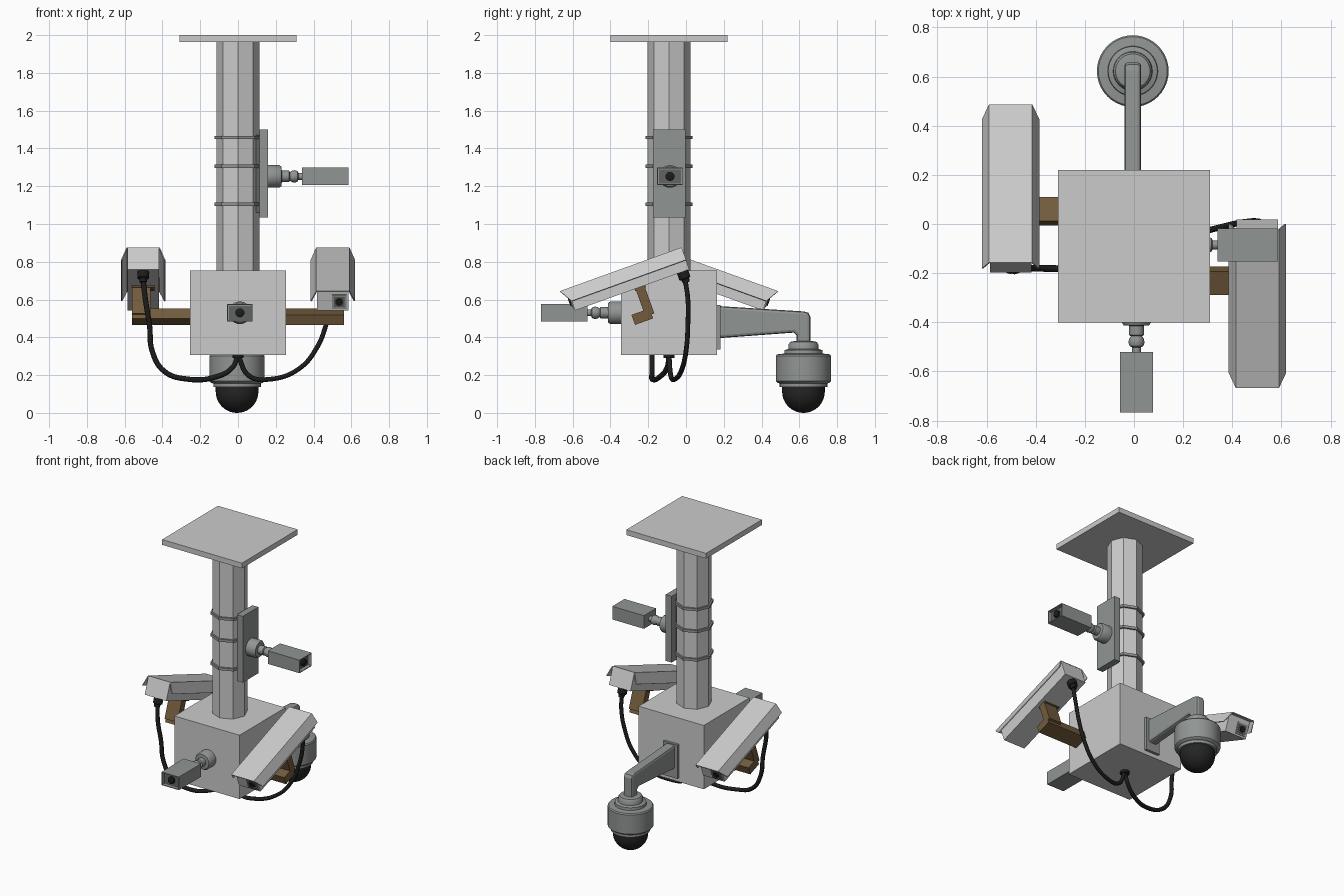
import bpy, bmesh, math
from mathutils import Matrix, Vector

if "Cube" in bpy.data.objects:
    bpy.data.objects.remove(bpy.data.objects["Cube"])


def material(name, rgb):
    m = bpy.data.materials.new(name)
    m.diffuse_color = (*rgb, 1)
    m.use_nodes = True
    m.node_tree.nodes["Principled BSDF"].inputs["Base Color"].default_value = m.diffuse_color
    return m


LIGHT = material("light grey paint", (0.60, 0.60, 0.60))
GREY = material("mid grey metal", (0.28, 0.30, 0.29))
DARK = material("dark grey metal", (0.12, 0.125, 0.12))
BROWN = material("brown bracket", (0.17, 0.105, 0.045))
BLACK = material("black rubber", (0.012, 0.012, 0.012))
DOME = material("smoked dome", (0.018, 0.018, 0.018))
I4 = Matrix.Identity(4)


def finish(name, bm, mat, M=I4, smooth=False):
    bmesh.ops.recalc_face_normals(bm, faces=bm.faces)
    me = bpy.data.meshes.new(name)
    bm.to_mesh(me)
    bm.free()
    me.transform(M)
    me.materials.append(mat)
    ob = bpy.data.objects.new(name, me)
    bpy.context.collection.objects.link(ob)
    if smooth:
        bpy.ops.object.select_all(action='DESELECT')
        bpy.context.view_layer.objects.active = ob
        ob.select_set(True)
        bpy.ops.object.shade_smooth_by_angle(angle=math.radians(35))
    return ob


def box(name, lo, hi, mat, M=I4):
    bm = bmesh.new()
    lo, hi = Vector(lo), Vector(hi)
    bmesh.ops.create_cube(bm, size=1, matrix=Matrix.Translation((lo + hi) / 2) @ Matrix.Diagonal((*(hi - lo), 1)))
    return finish(name, bm, mat, M)


def lathe(name, profile, mat, M=I4, n=32, smooth=True, closed=False):
    """Spin (radius, z) points around local z."""
    bm = bmesh.new()
    rings = [[bm.verts.new((r * math.cos(2 * math.pi * i / n), r * math.sin(2 * math.pi * i / n), z))
              for i in range(n)] for r, z in profile]
    pairs = list(zip(rings, rings[1:])) + ([(rings[-1], rings[0])] if closed else [])
    for a, b in pairs:
        for i in range(n):
            bm.faces.new((a[i], a[(i + 1) % n], b[(i + 1) % n], b[i]))
    if not closed:
        bm.faces.new(rings[0])
        bm.faces.new(rings[-1])
    return finish(name, bm, mat, M, smooth)


def extrude_x(name, pts, x0, x1, mat, M=I4):
    """Extrude a (y, z) outline between x0 and x1."""
    bm = bmesh.new()
    f = bm.faces.new([bm.verts.new((x0, y, z)) for y, z in pts])
    g = bmesh.ops.extrude_face_region(bm, geom=[f])["geom"]
    bmesh.ops.translate(bm, vec=(x1 - x0, 0, 0), verts=[v for v in g if isinstance(v, bmesh.types.BMVert)])
    return finish(name, bm, mat, M)


def cable(name, pts, r):
    cu = bpy.data.curves.new(name, 'CURVE')
    cu.dimensions = '3D'
    cu.bevel_depth, cu.bevel_resolution, cu.resolution_u = r, 2, 8
    cu.use_fill_caps = True
    sp = cu.splines.new('BEZIER')
    sp.bezier_points.add(len(pts) - 1)
    for p, co in zip(sp.bezier_points, pts):
        p.co = co
        p.handle_left_type = p.handle_right_type = 'AUTO'
    cu.materials.append(BLACK)
    bpy.context.collection.objects.link(bpy.data.objects.new(name, cu))


# Ceiling plate, octagonal pole and junction box
CY = -0.09
AXIS = Matrix.Translation((0, CY, 0))
box("ceiling_plate", (-0.31, -0.40, 1.963), (0.31, 0.22, 2.0), LIGHT)
lathe("pole", [(0.113, 0.74), (0.113, 1.97)], LIGHT, AXIS, n=8, smooth=False)
box("junction_box", (-0.253, -0.344, 0.307), (0.253, 0.164, 0.755), LIGHT)
lathe("cable_entry", [(0.03, 0.29), (0.03, 0.31)], BLACK, AXIS, n=16)

# Strap bands and the side mounting plate
for i, z in enumerate((1.105, 1.305, 1.458)):
    lathe(f"strap_band_{i}", [(0.108, z - 0.009), (0.125, z - 0.009), (0.125, z + 0.009), (0.108, z + 0.009)],
          GREY, AXIS, n=8, smooth=False, closed=True)
box("mount_plate", (0.113, -0.175, 1.035), (0.16, -0.002, 1.50), GREY)
box("mount_spacer", (0.08, -0.13, 1.06), (0.12, -0.05, 1.47), DARK)


# Small box camera: local z points outward, local y is up
def box_camera(name, M):
    lathe(name + "_base", [(0.06, 0), (0.06, 0.058), (0.052, 0.07), (0.03, 0.072), (0.03, 0.11), (0.022, 0.115)],
          GREY, M, n=24)
    lathe(name + "_joint", [(0.02, 0.11), (0.03, 0.125), (0.033, 0.14), (0.028, 0.155), (0.018, 0.16), (0.018, 0.185)],
          GREY, M, n=20)
    bm = bmesh.new()
    bmesh.ops.create_cube(bm, size=1, matrix=Matrix.Translation((0, 0, 0.302)) @ Matrix.Diagonal((0.135, 0.092, 0.246, 1)))
    bm.faces.ensure_lookup_table()
    front = max(bm.faces, key=lambda f: f.calc_center_median().z)
    bmesh.ops.inset_region(bm, faces=[front], thickness=0.007)
    g = bmesh.ops.extrude_face_region(bm, geom=[front])["geom"]
    inner = [f for f in g if isinstance(f, bmesh.types.BMFace)][0]
    bmesh.ops.translate(bm, vec=(0, 0, -0.025), verts=inner.verts[:])
    bmesh.ops.delete(bm, geom=[f for f in bm.faces if f == front], context='FACES_ONLY')
    finish(name + "_body", bm, GREY, M)
    box(name + "_face", (-0.058, -0.037, 0.398), (0.058, 0.037, 0.403), DARK, M)
    lathe(name + "_lens", [(0.024, 0.40), (0.024, 0.418), (0.018, 0.422)], BLACK, M, n=20)


def frame(side, up, out, loc):
    return Matrix.Translation(loc) @ Matrix((side, up, out)).transposed().to_4x4()


box_camera("pole_camera", frame((0, 1, 0), (0, 0, 1), (1, 0, 0), (0.16, -0.085, 1.252)))
box_camera("front_camera", frame((1, 0, 0), (0, 0, 1), (0, -1, 0), (0.01, -0.342, 0.53)))


# Long housing camera: local y runs from the tip to the rear, pitched 20 degrees
def housing_camera(side, turn):
    M = turn @ Matrix.Translation((0.502, -0.667, 0.645)) @ Matrix.Rotation(math.radians(19.8), 4, 'X')
    bm = bmesh.new()
    sect = [(-0.117, -0.07, 0.04), (-0.088, 0, 0), (0.088, 0, 0), (0.117, -0.07, 0.04)]
    a = [bm.verts.new((x, y, z)) for x, z, y in sect]
    b = [bm.verts.new((x, 0.684, z)) for x, z, y in sect]
    for i in range(3):
        bm.faces.new((a[i], a[i + 1], b[i + 1], b[i]))
    hood = finish(side + "_sunshield", bm, LIGHT, M)
    sol = hood.modifiers.new("thickness", 'SOLIDIFY')
    sol.thickness = 0.006
    sol.offset = -1 if hood.data.polygons[1].normal.z > 0 else 1
    box(side + "_housing", (-0.084, 0.04, -0.124), (0.084, 0.683, -0.004), LIGHT, M)
    # Front window with lens
    box(side + "_window_frame", (-0.005, 0.034, -0.112), (0.072, 0.042, -0.035), GREY, M)
    box(side + "_window", (0.005, 0.031, -0.102), (0.062, 0.036, -0.045), DARK, M)
    lens = M @ Matrix.Translation((0.034, 0.033, -0.073)) @ Matrix.Rotation(math.pi / 2, 4, 'X')
    lathe(side + "_lens", [(0.02, 0), (0.02, 0.008)], BLACK, lens, n=16)
    # Bracket: saddle, post and arm reaching into the junction box
    box(side + "_saddle", (-0.06, 0.375, -0.135), (0.06, 0.435, -0.118), BROWN, M)
    box(side + "_post", (-0.04, 0.38, -0.28), (0.06, 0.43, -0.12), BROWN, M)
    box(side + "_arm", (-0.30, 0.313, -0.303), (0.06, 0.415, -0.247), BROWN, M)
    # Cable gland under the rear
    gland = M @ Matrix.Translation((0, 0.645, -0.165))
    lathe(side + "_cable_gland", [(0.018, -0.02), (0.022, 0), (0.031, 0.005), (0.031, 0.045)], BLACK, gland, n=16)


housing_camera("right", I4)
housing_camera("left", AXIS @ Matrix.Rotation(math.pi, 4, 'Z') @ AXIS.inverted())

# Hanging cables
cable("right_cable", [(0.503, -0.005, 0.71), (0.495, 0.01, 0.60), (0.467, 0.01, 0.47), (0.42, 0.003, 0.35),
                      (0.325, -0.02, 0.235), (0.166, -0.06, 0.178), (0.06, -0.08, 0.195), (0.0, -0.09, 0.305)], 0.013)
cable("left_cable", [(-0.503, -0.175, 0.71), (-0.49, -0.19, 0.60), (-0.468, -0.185, 0.46), (-0.455, -0.18, 0.33),
                     (-0.39, -0.18, 0.22), (-0.26, -0.178, 0.178), (-0.12, -0.14, 0.19), (-0.03, -0.10, 0.24),
                     (0.0, -0.09, 0.305)], 0.014)

# Dome camera: wall plate, gooseneck arm, body and smoked dome
box("dome_wall_plate", (-0.06, 0.16, 0.335), (0.05, 0.182, 0.572), GREY)
arm = extrude_x("dome_arm", [(0.165, 0.566), (0.625, 0.537), (0.648, 0.53), (0.658, 0.51), (0.658, 0.36),
                             (0.586, 0.36), (0.586, 0.41), (0.57, 0.425), (0.165, 0.395)], -0.039, 0.029, GREY)
bev = arm.modifiers.new("rounding", 'BEVEL')
bev.width, bev.segments, bev.limit_method, bev.angle_limit = 0.015, 2, 'ANGLE', math.radians(60)
DM = Matrix.Translation((-0.005, 0.622, 0))
lathe("dome_body", [(0.05, 0.38), (0.07, 0.376), (0.078, 0.365), (0.08, 0.338), (0.10, 0.332), (0.102, 0.314),
                    (0.14, 0.31), (0.146, 0.302), (0.146, 0.168), (0.138, 0.16), (0.126, 0.156), (0.126, 0.136)],
      GREY, DM, n=40)
R = 0.113
lathe("dome_glass", [(R, 0.14)] + [(max(R * math.cos(t), 0.001), R - R * math.sin(t))
                                   for t in (i * math.pi / 20 for i in range(11))], DOME, DM, n=40)
